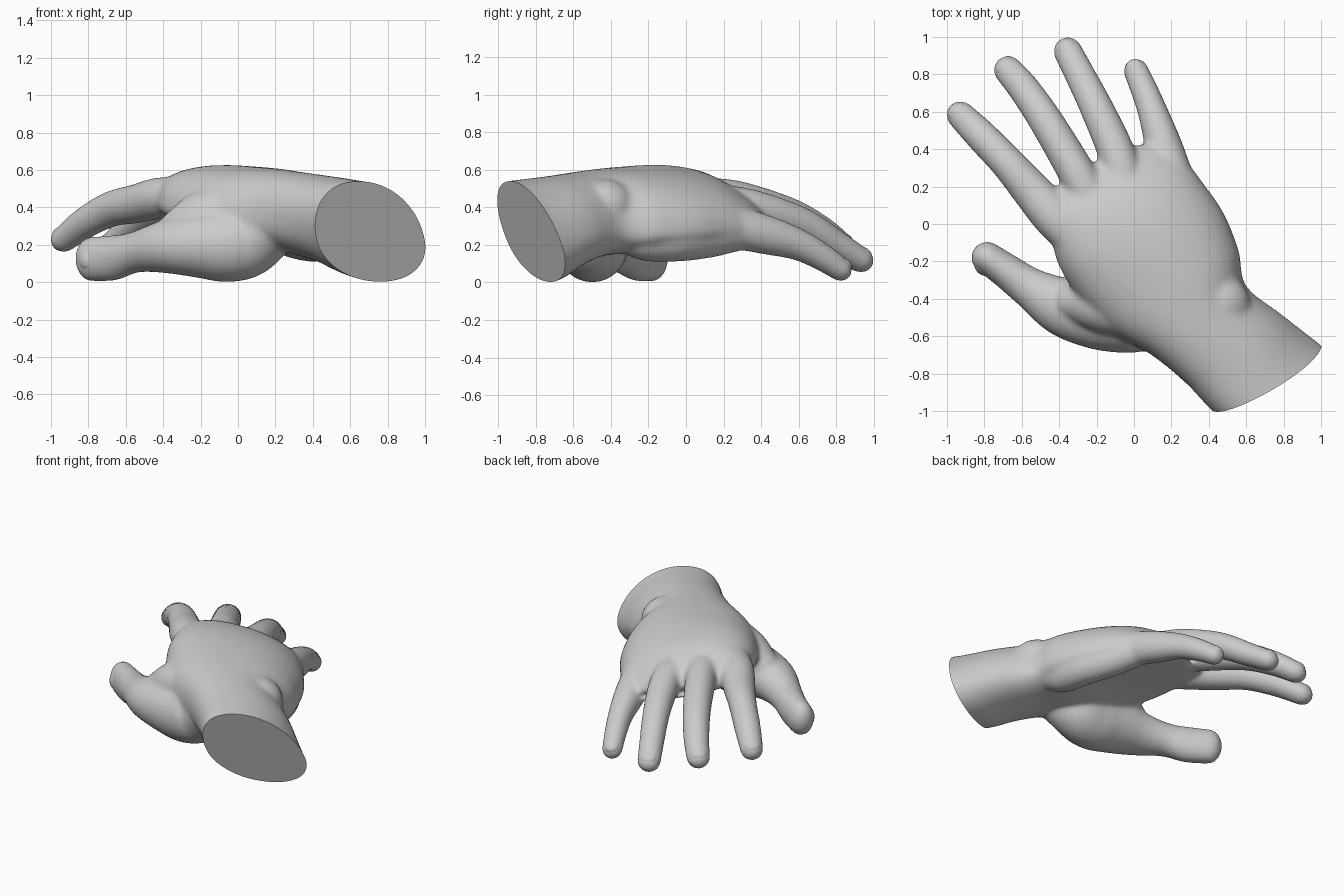
import bpy, bmesh, math
from mathutils import Vector, Matrix

if "Cube" in bpy.data.objects:
    bpy.data.objects.remove(bpy.data.objects["Cube"])

SEG = 32
Z = Vector((0, 0, 1))

skin = bpy.data.materials.new("plain_grey")
skin.diffuse_color = (0.6, 0.6, 0.6, 1)
skin.use_nodes = True
skin.node_tree.nodes["Principled BSDF"].inputs["Base Color"].default_value = skin.diffuse_color


def spline(rows, n=8):
    """Catmull-Rom interpolation of rows of numbers."""
    ext = [[2 * a - b for a, b in zip(rows[0], rows[1])]] + [list(r) for r in rows]
    ext.append([2 * a - b for a, b in zip(rows[-1], rows[-2])])
    out = []
    for i in range(1, len(ext) - 2):
        for k in range(n):
            t = k / n
            out.append([0.5 * (2 * b + (c - a) * t + (2 * a - 5 * b + 4 * c - d) * t * t
                               + (3 * b - a - 3 * c + d) * t ** 3)
                        for a, b, c, d in zip(*ext[i - 1:i + 3])])
    return out + [list(rows[-1])]


def skin_rings(bm, rings):
    loops = [[bm.verts.new(p) for p in r] for r in rings]
    for a, b in zip(loops, loops[1:]):
        for i in range(SEG):
            j = (i + 1) % SEG
            bm.faces.new((a[i], a[j], b[j], b[i]))
    bm.faces.new(loops[0][::-1])
    bm.faces.new(loops[-1])


def tube(bm, rows):
    """Round-ended tube; row = x, y, z, half width, half height."""
    pts = spline(rows)
    pos = [Vector(p[:3]) for p in pts]
    tan = [(pos[min(i + 1, len(pos) - 1)] - pos[max(i - 1, 0)]).normalized() for i in range(len(pos))]
    st = [(c, t, p[3], p[4]) for c, t, p in zip(pos, tan, pts)]

    def cap(s, sign):
        c, t, w, h = s
        return [(c + t * sign * w * math.sin(a), t, w * math.cos(a), h * math.cos(a))
                for a in (math.radians(d) for d in (15, 30, 45, 60, 72, 82, 88))]
    st = cap(st[0], -1)[::-1] + st + cap(st[-1], 1)
    rings = []
    for c, t, w, h in st:
        side = t.cross(Z).normalized()
        up = side.cross(t)
        rings.append([c + side * w * math.cos(a) + up * h * math.sin(a)
                      for a in (2 * math.pi * i / SEG for i in range(SEG))])
    skin_rings(bm, rings)


def ellipsoid(bm, centre, size, rot=0):
    m = Matrix.Translation(centre) @ Matrix.Rotation(rot, 4, 'Z') @ Matrix.Diagonal((*size, 1))
    bmesh.ops.create_uvsphere(bm, u_segments=32, v_segments=16, radius=1, matrix=m)


bm = bmesh.new()

# forearm, wrist and palm: thumb-side xyz, little-finger-side xyz,
# height above, depth below, cut lean, forward bow, squareness
palm = [
    (0.70, -1.20, .20, 1.28, -0.90, .20, .305, .23, 1, 0, .95),
    (0.425, -0.965, .235, 1.00, -0.67, .225, .31, .23, 1, 0, .95),
    (0.27, -0.83, .29, 0.79, -0.49, .27, .285, .195, .6, 0, .92),
    (0.08, -0.69, .33, 0.60, -0.33, .28, .285, .16, .2, 0, .88),
    (-0.18, -0.54, .34, 0.56, -0.14, .27, .305, .14, 0, 0, .88),
    (-0.39, -0.25, .40, 0.48, 0.06, .27, .28, .11, 0, 0, .88),
    (-0.45, -0.03, .43, 0.37, 0.22, .28, .225, .10, 0, .01, .87),
    (-0.47, 0.08, .43, 0.29, 0.33, .28, .155, .085, 0, .04, .9),
    (-0.46, 0.15, .42, 0.23, 0.42, .26, .09, .06, 0, .06, 1),
    (-0.44, 0.18, .40, 0.20, 0.46, .25, .035, .035, 0, .06, 1),
]
rings = []
for r in spline(palm):
    L, R = Vector(r[0:3]), Vector(r[3:6])
    top, bot, lean, bow, sq = r[6:]
    ring = []
    for i in range(SEG):
        a = 2 * math.pi * i / SEG
        c, s = math.cos(a), math.sin(a)
        u = math.copysign(abs(c) ** sq, c)
        h = math.copysign(abs(s) ** sq, s) * (top if s > 0 else bot)
        p = (L + R) / 2 + (R - L) / 2 * u
        ring.append(p + Vector((-.19 * h * lean, -.39 * h * lean + bow * (1 - u * u), h)))
    rings.append(ring)
skin_rings(bm, rings)

# heel of the palm, web of the thumb and wrist bone
tube(bm, [(.46, -.34, .27, .09, .10), (.42, -.22, .25, .12, .135), (.38, -.05, .25, .12, .14),
          (.29, .12, .26, .11, .13), (.22, .25, .27, .10, .11)])
tube(bm, [(.02, -.45, .41, .16, .14), (-.18, -.43, .34, .15, .15), (-.31, -.42, .26, .11, .13)])
ellipsoid(bm, (.46, -.43, .40), (.17, .16, .15), -.7)

# thumb and fingers, from root to tip
digits = {
    "thumb": [(.25, -.62, .34, .12, .12), (.08, -.51, .235, .18, .19), (-.05, -.50, .20, .19, .20),
              (-.2, -.485, .20, .185, .18), (-.38, -.44, .19, .16, .145),
              (-.55, -.345, .16, .112, .11), (-.67, -.26, .13, .095, .122), (-.785, -.18, .123, .086, .12)],
    "index": [(-.28, -.12, .46, .10, .10), (-.42, .03, .45, .115, .11), (-.54, .17, .42, .107, .105),
              (-.68, .33, .39, .092, .096), (-.82, .475, .315, .087, .084), (-.93, .585, .23, .076, .07)],
    "middle": [(-.22, .10, .46, .10, .10), (-.31, .28, .43, .10, .11), (-.47, .55, .36, .092, .092),
               (-.59, .725, .27, .085, .08), (-.675, .825, .195, .078, .07)],
    "ring": [(-.03, .15, .43, .10, .10), (-.09, .37, .39, .10, .10), (-.20, .62, .31, .09, .088),
             (-.29, .80, .20, .082, .078), (-.355, .925, .122, .078, .069)],
    "little": [(.26, .10, .33, .11, .12), (.165, .40, .26, .10, .107), (.10, .60, .20, .081, .085),
               (.045, .74, .125, .072, .073), (.01, .82, .07, .068, .064)],
}
for rows in digits.values():
    tube(bm, rows)

# merge everything into one smooth skin
mesh = bpy.data.meshes.new("hand")
bmesh.ops.recalc_face_normals(bm, faces=bm.faces)
bm.to_mesh(mesh)
bm.free()
hand = bpy.data.objects.new("hand", mesh)
bpy.context.collection.objects.link(hand)
bpy.context.view_layer.objects.active = hand
hand.select_set(True)
rem = hand.modifiers.new("merge", 'REMESH')
rem.mode = 'VOXEL'
rem.voxel_size = 0.012
sm = hand.modifiers.new("soften", 'SMOOTH')
sm.factor, sm.iterations = 0.5, 24
for name in ("merge", "soften"):
    bpy.ops.object.modifier_apply(modifier=name)

# flat cut through the forearm
bm = bmesh.new()
bm.from_mesh(hand.data)
cut = bmesh.ops.bisect_plane(bm, geom=bm.verts[:] + bm.edges[:] + bm.faces[:], dist=1e-5,
                             plane_co=(.71, -.825, .27), plane_no=(.1488, -.3028, -.0902),
                             clear_outer=True)
bmesh.ops.contextual_create(bm, geom=[e for e in cut["geom_cut"] if isinstance(e, bmesh.types.BMEdge)])
bmesh.ops.recalc_face_normals(bm, faces=bm.faces)
bm.to_mesh(hand.data)
bm.free()
hand.data.materials.clear()
hand.data.materials.append(skin)
bpy.ops.object.shade_smooth_by_angle(angle=math.radians(40))

# nails: shallow shells just breaking the skin
for name, rows in digits.items():
    c, prev = Vector(rows[-1][:3]), Vector(rows[-2][:3])
    w, h = rows[-1][3:]
    t = (c - prev).normalized()
    side = t.cross(Z).normalized()
    up = side.cross(t)
    back, length = 0, .05
    if name == "thumb":
        up = (-side + up * .35).normalized()
        side = t.cross(up)
        w, h, back, length = .105, .092, .015, .06
    m = Matrix((t, side, up)).transposed().to_4x4()
    m = Matrix.Translation(c + up * h * .5 - t * back) @ m @ Matrix.Diagonal((length, w * .72, h * .51, 1))
    nb = bmesh.new()
    bmesh.ops.create_uvsphere(nb, u_segments=32, v_segments=16, radius=1, matrix=m)
    bmesh.ops.recalc_face_normals(nb, faces=nb.faces)
    me = bpy.data.meshes.new(name + "_nail")
    nb.to_mesh(me)
    nb.free()
    me.materials.append(skin)
    me.shade_smooth()
    bpy.context.collection.objects.link(bpy.data.objects.new(name + "_nail", me))
